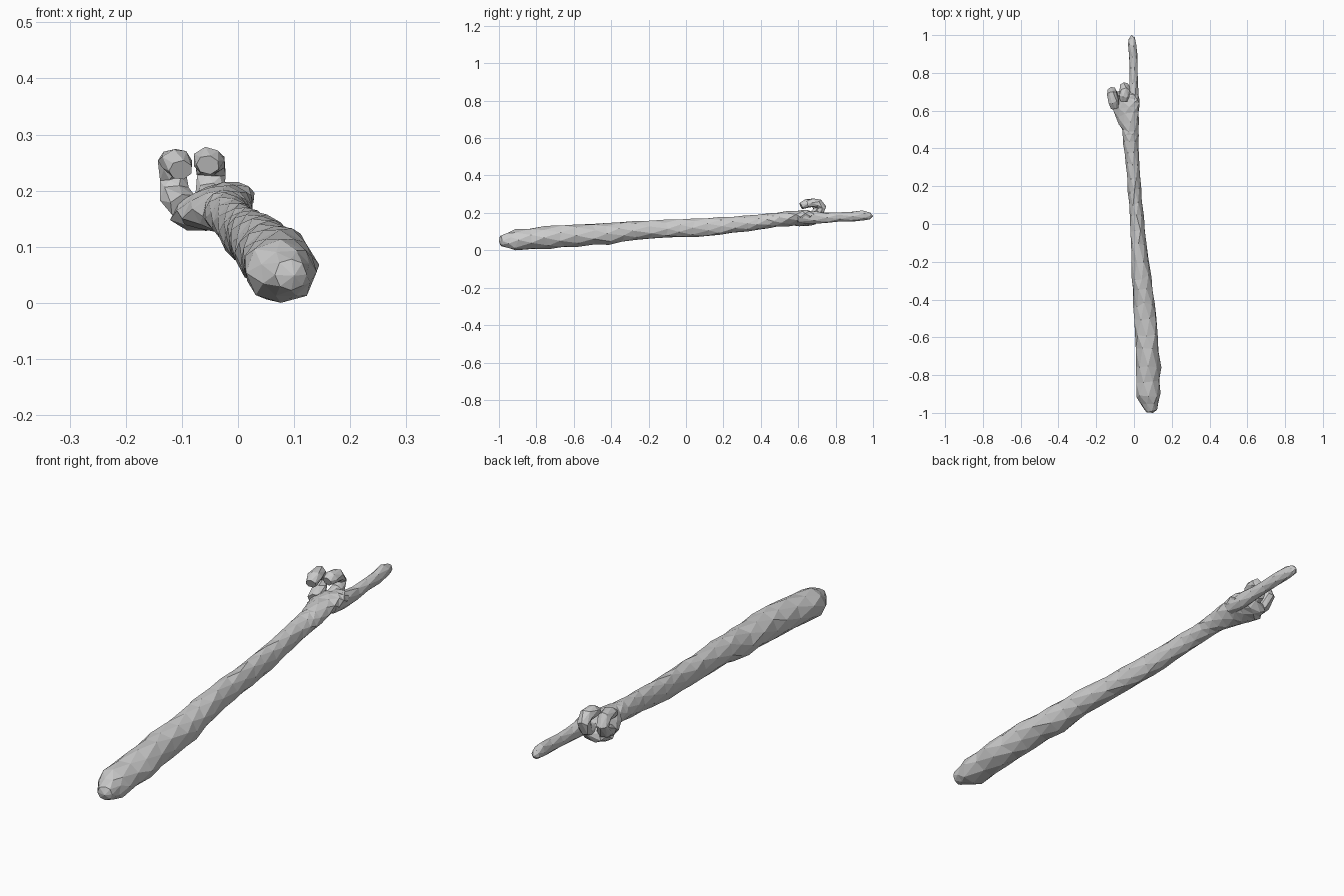
import bpy, bmesh, math, random
from mathutils import Vector

random.seed(4)
parts = []


def tube(name, stations, sides, steps=1, rough=0.06, tips=None):
    """Loft tilted ellipses (x, y, z, half width, half height, roll) into a faceted limb."""
    rows = []
    for s, e in zip(stations, stations[1:]):
        rows += [[a + (b - a) * k / steps for a, b in zip(s, e)] for k in range(steps)]
    rows.append(list(stations[-1]))
    centres = [Vector(r[:3]) for r in rows]
    bm = bmesh.new()
    rings = []
    for i, (c, r) in enumerate(zip(centres, rows)):
        t = (centres[min(i + 1, len(rows) - 1)] - centres[max(i - 1, 0)]).normalized()
        side = (Vector((1, 0, 0)) - t * t.x).normalized()
        up = side.cross(t)
        roll = math.radians(r[5])
        u = side * math.cos(roll) + up * math.sin(roll)
        v = up * math.cos(roll) - side * math.sin(roll)
        ring = []
        for j in range(sides):
            ang = 2 * math.pi * (j + 0.5 * (i % 2)) / sides
            k = 1.04 + random.uniform(-rough, rough)
            slip = t * random.uniform(-0.25, 0.25) * r[4] * (0 < i < len(rows) - 1)
            ring.append(bm.verts.new(c + (u * r[3] * math.cos(ang) + v * r[4] * math.sin(ang)) * k + slip))
        rings.append(ring)
    # Staggered triangles between neighbouring rings
    for i, (lo, hi) in enumerate(zip(rings, rings[1:])):
        for j in range(sides):
            n = (j + 1) % sides
            if i % 2 == 0:
                bm.faces.new((lo[j], lo[n], hi[j]))
                bm.faces.new((lo[n], hi[n], hi[j]))
            else:
                bm.faces.new((lo[j], hi[n], hi[j]))
                bm.faces.new((lo[j], lo[n], hi[n]))
    # Blunt ends
    for ring, tip in zip((rings[0], rings[-1]), tips or (None, None)):
        if tip:
            p = bm.verts.new(tip)
            for j in range(sides):
                bm.faces.new((ring[j], ring[(j + 1) % sides], p))
        else:
            bm.faces.new(ring)
    bmesh.ops.recalc_face_normals(bm, faces=bm.faces)
    mesh = bpy.data.meshes.new(name)
    bm.to_mesh(mesh)
    bm.free()
    obj = bpy.data.objects.new(name, mesh)
    bpy.context.collection.objects.link(obj)
    parts.append(obj)


# Arm from the shoulder end to the palm
tube("arm", [
    (0.095, -0.99, 0.052, 0.028, 0.028, 0),
    (0.076, -0.91, 0.056, 0.060, 0.054, 0),
    (0.075, -0.75, 0.070, 0.064, 0.058, 0),
    (0.066, -0.58, 0.081, 0.060, 0.058, 0),
    (0.055, -0.42, 0.091, 0.056, 0.056, 0),
    (0.040, -0.28, 0.107, 0.048, 0.048, 0),
    (0.024, -0.10, 0.117, 0.040, 0.047, 0),
    (0.014, 0.04, 0.122, 0.036, 0.048, 0),
    (0.003, 0.18, 0.130, 0.035, 0.046, 0),
    (-0.008, 0.32, 0.145, 0.034, 0.041, 0),
    (-0.018, 0.44, 0.160, 0.040, 0.037, 10),
    (-0.020, 0.50, 0.167, 0.043, 0.037, 15),
    (-0.036, 0.58, 0.173, 0.062, 0.037, 18),
    (-0.045, 0.64, 0.174, 0.074, 0.035, 18),
    (-0.041, 0.69, 0.176, 0.064, 0.030, 18),
], 8, steps=2, tips=((0.10, -1.0, 0.05), (-0.04, 0.715, 0.178)))

# Straight pointing finger
tube("index_finger", [
    (-0.004, 0.60, 0.178, 0.026, 0.030, 0),
    (0.000, 0.68, 0.176, 0.025, 0.034, 0),
    (-0.002, 0.75, 0.176, 0.023, 0.028, 0),
    (-0.002, 0.82, 0.180, 0.021, 0.025, 0),
    (-0.004, 0.89, 0.183, 0.023, 0.026, 0),
    (-0.009, 0.95, 0.187, 0.021, 0.026, 0),
    (-0.012, 0.985, 0.186, 0.016, 0.018, 0),
], 7, tips=((0, 0.58, 0.178), (-0.012, 1.0, 0.185)))

# Two fingers curled back over the palm
tube("curled_finger_inner", [
    (-0.050, 0.67, 0.180, 0.026, 0.025, 0),
    (-0.050, 0.715, 0.198, 0.026, 0.023, 0),
    (-0.049, 0.728, 0.230, 0.025, 0.022, 0),
    (-0.049, 0.708, 0.252, 0.027, 0.023, 0),
    (-0.052, 0.675, 0.256, 0.027, 0.023, 0),
    (-0.054, 0.650, 0.248, 0.020, 0.017, 0),
], 7)
tube("curled_finger_outer", [
    (-0.094, 0.63, 0.172, 0.028, 0.026, 0),
    (-0.112, 0.685, 0.192, 0.027, 0.023, 0),
    (-0.117, 0.704, 0.225, 0.024, 0.022, 0),
    (-0.117, 0.688, 0.254, 0.025, 0.024, 0),
    (-0.109, 0.650, 0.253, 0.027, 0.023, 0),
    (-0.102, 0.615, 0.238, 0.021, 0.018, 0),
], 7)

# Rest the lowest point on the ground
low = min(v.co.z for o in parts for v in o.data.vertices)
for o in parts:
    for v in o.data.vertices:
        v.co.z -= low
